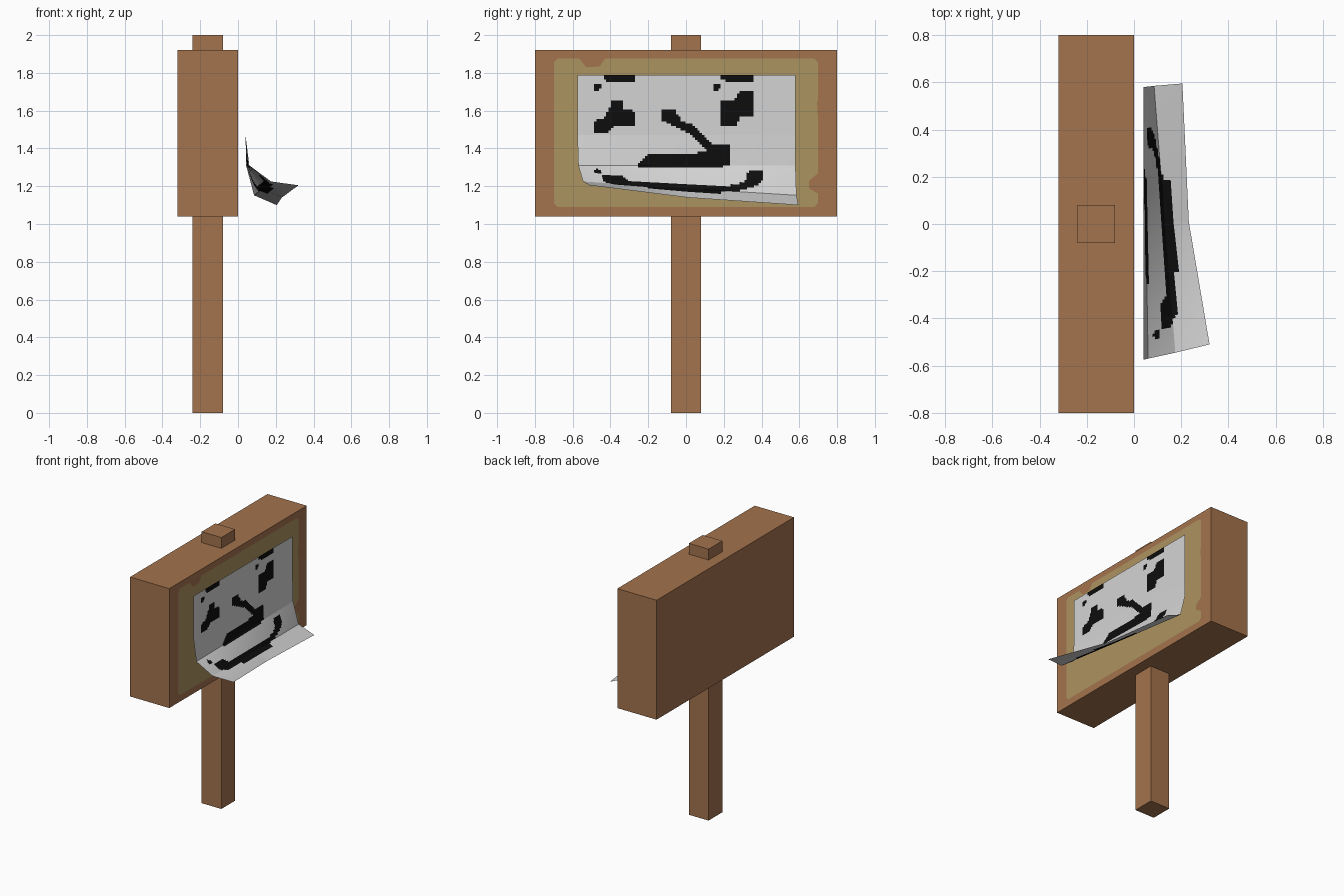
import bpy, bmesh
from mathutils import Vector

if "Cube" in bpy.data.objects:
    bpy.data.objects.remove(bpy.data.objects["Cube"])


def material(name, rgb):
    m = bpy.data.materials.new(name)
    lin = [(c / 255 / 12.92) if c < 11 else ((c / 255 + 0.055) / 1.055) ** 2.4 for c in rgb]
    m.diffuse_color = (*lin, 1)
    m.use_nodes = True
    m.node_tree.nodes["Principled BSDF"].inputs["Base Color"].default_value = m.diffuse_color
    return m


WOOD = material("brown wood", (164, 115, 77))
GLUE = material("tan glue", (172, 147, 96))
PAPER = material("pale paper", (212, 212, 212))
INK = material("black ink", (13, 13, 13))


def finish(name, bm, *mats):
    me = bpy.data.meshes.new(name)
    bm.to_mesh(me)
    bm.free()
    for m in mats:
        me.materials.append(m)
    ob = bpy.data.objects.new(name, me)
    bpy.context.collection.objects.link(ob)
    return ob


def box(name, lo, hi, mat):
    bm = bmesh.new()
    bmesh.ops.create_cube(bm, size=1)
    for v in bm.verts:
        v.co = [(a + b) / 2 + c * (b - a) for a, b, c in zip(lo, hi, v.co)]
    return finish(name, bm, mat)


# Wooden post and thick sign board
box("post", (-0.24, -0.08, 0), (-0.08, 0.08, 2), WOOD)
box("sign_board", (-0.32, -0.8, 1.04), (0, 0.8, 1.92), WOOD)

# Ragged glue patch on the board: chamfered rectangle with notches
L, R, B, T, C = -0.70, 0.70, 1.09, 1.875, 0.02


def notch(a, b, depth, slope=0.03):
    s = slope if b > a else -slope
    return [(a, 0), (a + s, depth), (b - s, depth), (b, 0)]


outline = [(L + C, B)]
for a, b in ((-0.64, -0.53), (-0.05, 0.08), (0.49, 0.60)):
    outline += [(y, B + d) for y, d in notch(a, b, 0.045)]
outline += [(R - C, B), (R, B + C)]
for a, b in ((1.16, 1.27), (1.54, 1.65)):
    outline += [(R - d, z) for z, d in notch(a, b, 0.05)]
outline += [(R, T - C), (R - C, T)]
for a, b in ((0.47, 0.28), (-0.43, -0.565)):
    outline += [(y, T - d) for y, d in notch(a, b, 0.045)]
outline += [(L + C, T), (L, T - C)]
outline += [(L + d, z) for z, d in notch(1.59, 1.42, 0.05)]
outline += [(L, B + C)]
bm = bmesh.new()
bm.faces.new([bm.verts.new((0.003, y, z)) for y, z in outline])
bmesh.ops.triangulate(bm, faces=bm.faces[:])
finish("glue_patch", bm, GLUE)

# Ink marks, outlined in flat sheet coordinates (across, up)
MARKS = [
    [(-0.44, 1.80), (-0.265, 1.80), (-0.265, 1.755), (-0.42, 1.755), (-0.44, 1.775)],
    [(0.185, 1.80), (0.36, 1.80), (0.36, 1.755), (0.21, 1.755), (0.185, 1.775)],
    [(-0.39, 1.655), (-0.335, 1.655), (-0.33, 1.61), (-0.265, 1.595), (-0.265, 1.52),
     (-0.385, 1.52), (-0.41, 1.48), (-0.487, 1.48), (-0.487, 1.545), (-0.43, 1.56)],
    [(0.285, 1.70), (0.36, 1.70), (0.36, 1.57), (0.285, 1.57), (0.27, 1.52),
     (0.185, 1.52), (0.185, 1.65), (0.25, 1.65)],
    [(-0.127, 1.605), (-0.06, 1.605), (-0.02, 1.545), (0.035, 1.525), (0.14, 1.425),
     (0.227, 1.425), (0.227, 1.315), (0.17, 1.292), (-0.26, 1.292), (-0.26, 1.315),
     (-0.195, 1.377), (0.06, 1.377), (0.105, 1.39), (0.02, 1.48), (-0.085, 1.53),
     (-0.127, 1.55)],
    [(-0.44, 1.235), (-0.34, 1.23), (-0.30, 1.20), (-0.20, 1.20), (0, 1.19), (0.18, 1.19),
     (0.28, 1.21), (0.32, 1.24), (0.32, 1.27), (0.35, 1.285), (0.405, 1.285), (0.405, 1.23),
     (0.36, 1.20), (0.28, 1.175), (0.18, 1.16), (0.18, 1.12), (-0.20, 1.12), (-0.21, 1.15),
     (-0.38, 1.15), (-0.44, 1.19)],
]
DOTS = [(-0.47, 1.725), (0.16, 1.725), (-0.47, 1.26)]


def inked(y, z):
    if any((y - a) ** 2 + (z - b) ** 2 < 0.02 ** 2 for a, b in DOTS):
        return True
    for poly in MARKS:
        inside = False
        for (y0, z0), (y1, z1) in zip(poly, poly[1:] + poly[:1]):
            if (z0 > z) != (z1 > z) and y < y0 + (z - z0) * (y1 - y0) / (z1 - z0):
                inside = not inside
        if inside:
            return True
    return False


# Curling paper: rows of left, middle and right points, with the flat height of each row
ROWS = [
    (1.79, (0.04, -0.575, 1.79), (0.04, 0.01, 1.79), (0.04, 0.58, 1.79)),
    (1.47, (0.04, -0.575, 1.47), (0.04, 0.01, 1.47), (0.04, 0.58, 1.47)),
    (1.31, (0.06, -0.57, 1.31), (0.05, 0.01, 1.31), (0.043, 0.58, 1.31)),
    (1.17, (0.175, -0.545, 1.225), (0.13, 0.01, 1.188), (0.085, 0.585, 1.152)),
    (1.03, (0.32, -0.51, 1.205), (0.232, 0.01, 1.14), (0.205, 0.595, 1.10)),
]
STEPS, HALF = (26, 13, 11, 11), 46


def row_points(pts):
    a, b, c = map(Vector, pts)
    return [a.lerp(b, i / HALF) for i in range(HALF)] + [b.lerp(c, i / HALF) for i in range(HALF + 1)]


bm = bmesh.new()
grid, heights = [], []
for (h0, *p0), (h1, *p1), n in zip(ROWS, ROWS[1:], STEPS):
    top, low = row_points(p0), row_points(p1)
    for k in range(n + (h1 == ROWS[-1][0])):
        grid.append([bm.verts.new(a.lerp(b, k / n)) for a, b in zip(top, low)])
        heights.append(h0 + (h1 - h0) * k / n)
for j in range(len(grid) - 1):
    for i in range(2 * HALF):
        f = bm.faces.new((grid[j][i], grid[j + 1][i], grid[j + 1][i + 1], grid[j][i + 1]))
        f.material_index = int(inked(f.calc_center_median().y, (heights[j] + heights[j + 1]) / 2))
finish("paper_notice", bm, PAPER, INK)
